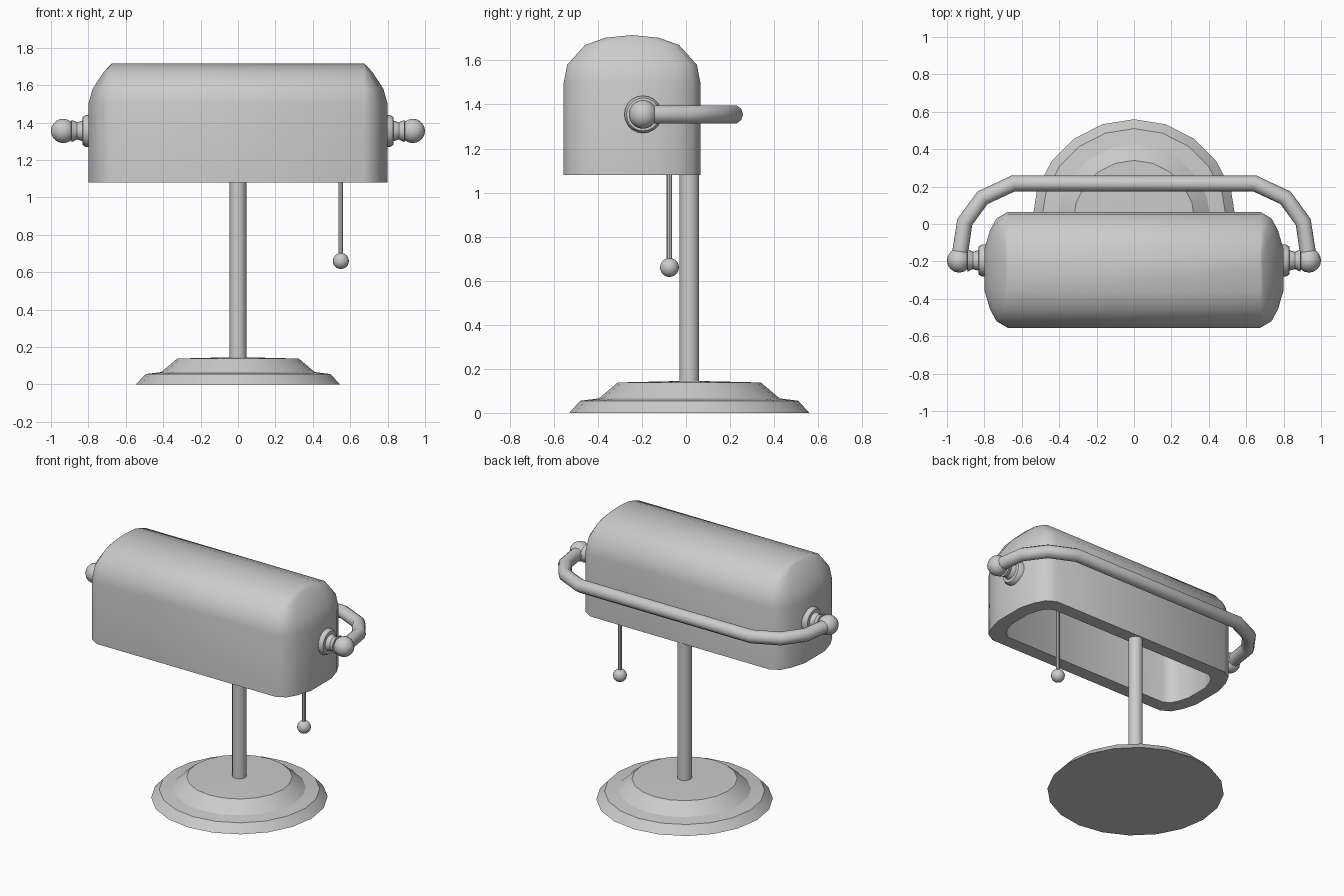
import bpy, bmesh, math
from mathutils import Vector, Matrix

if "Cube" in bpy.data.objects:
    bpy.data.objects.remove(bpy.data.objects["Cube"])


def finish(bm, name, angle=35):
    bmesh.ops.remove_doubles(bm, verts=bm.verts, dist=0.0005)
    bmesh.ops.recalc_face_normals(bm, faces=bm.faces)
    me = bpy.data.meshes.new(name)
    bm.to_mesh(me)
    bm.free()
    ob = bpy.data.objects.new(name, me)
    bpy.context.collection.objects.link(ob)
    bpy.ops.object.select_all(action='DESELECT')
    ob.select_set(True)
    bpy.context.view_layer.objects.active = ob
    bpy.ops.object.shade_smooth_by_angle(angle=math.radians(angle))
    return ob


def bridge(bm, rings):
    loops = [[bm.verts.new(p) for p in r] for r in rings]
    n = len(loops[0])
    for a, b in zip(loops, loops[1:]):
        for i in range(n):
            j = (i + 1) % n
            bm.faces.new((a[i], a[j], b[j], b[i]))


def lathe(name, profile, sides, origin, matrix=Matrix(), angle=35):
    # profile: (radius, height) points, closed on the axis at both ends
    bm = bmesh.new()
    rings = []
    for r, h in profile:
        rings.append([matrix @ Vector((r * math.cos(2 * math.pi * i / sides),
                                       r * math.sin(2 * math.pi * i / sides), h)) + Vector(origin)
                      for i in range(sides)])
    bridge(bm, rings)
    return finish(bm, name, angle)


def ball(name, radius, center, sides=16):
    bm = bmesh.new()
    bmesh.ops.create_uvsphere(bm, u_segments=sides, v_segments=sides // 2 + 2, radius=radius,
                              matrix=Matrix.Translation(center))
    return finish(bm, name, 60)


# stepped round foot and stem
lathe("base", [(0, 0), (0.545, 0), (0.495, 0.055), (0.41, 0.066), (0.325, 0.138),
               (0.2, 0.141), (0, 0.146)], 20, (0, 0.015, 0), angle=25)
lathe("stem", [(0, 0.12), (0.045, 0.12), (0.045, 1.12), (0, 1.12)], 14, (0, 0.015, 0))

# hollow shade: rings of a rounded plan shrinking to a ridge
PLAN = [(0, 1), (0.48, 0.887), (0.76, 0.68), (1, 0.35)]
LEVELS = [(1.08, 1, 1), (1.5, 1, 1), (1.58, 0.82, 0.95), (1.67, 0.35, 0.69),
          (1.703, 0.1, 0.39), (1.715, 0, 0)]


def plan_ring(z, end, width, inset):
    x0, dx, hy = 0.675 - inset * 0.6, 0.125 - inset * 0.4, 0.31 - inset
    quarter = [(x0 + dx * end * f, hy * width * g) for f, g in PLAN]
    half = quarter + [(x, -y) for x, y in reversed(quarter)]
    ring = half + [(-x, -y) for x, y in half]
    return [(x, y - 0.245, z) for x, y in ring]


outer = [plan_ring(*lv, 0) for lv in LEVELS]
inner = [plan_ring(1.08 + (z - 1.08) * 0.88, e, w, 0.09) for z, e, w in LEVELS]
bm = bmesh.new()
bridge(bm, outer[::-1] + inner)
finish(bm, "shade", 40)

# pivots and knobs on both ends
for s, side in ((-1, "left"), (1, "right")):
    turn = Matrix.Rotation(s * math.pi / 2, 3, 'Y')
    lathe(side + "_pivot", [(0, 0.76), (0.085, 0.76), (0.085, 0.815), (0.075, 0.83), (0.055, 0.832),
                            (0.046, 0.86), (0.06, 0.89), (0, 0.9)], 20, (0, -0.195, 1.355), turn)
    ball(side + "_knob", 0.065, (s * 0.935, -0.195, 1.355))

# bent carrying arm behind the shade
half = [(0.935, -0.19), (0.905, 0.01), (0.81, 0.14), (0.645, 0.217)]
path = half + [(-x, y) for x, y in reversed(half)]
cu = bpy.data.curves.new("arm", 'CURVE')
cu.dimensions = '3D'
cu.bevel_depth = 0.043
cu.bevel_resolution = 3
cu.use_fill_caps = True
sp = cu.splines.new('POLY')
sp.points.add(len(path) - 1)
for p, (x, y) in zip(sp.points, path):
    p.co = (x, y, 1.355, 1)
bpy.context.collection.objects.link(bpy.data.objects.new("arm", cu))

# pull chain
lathe("pull_cord", [(0, 0.66), (0.0125, 0.66), (0.0125, 1.3), (0, 1.3)], 8, (0.55, -0.075, 0))
ball("pull_ball", 0.043, (0.55, -0.075, 0.66))
